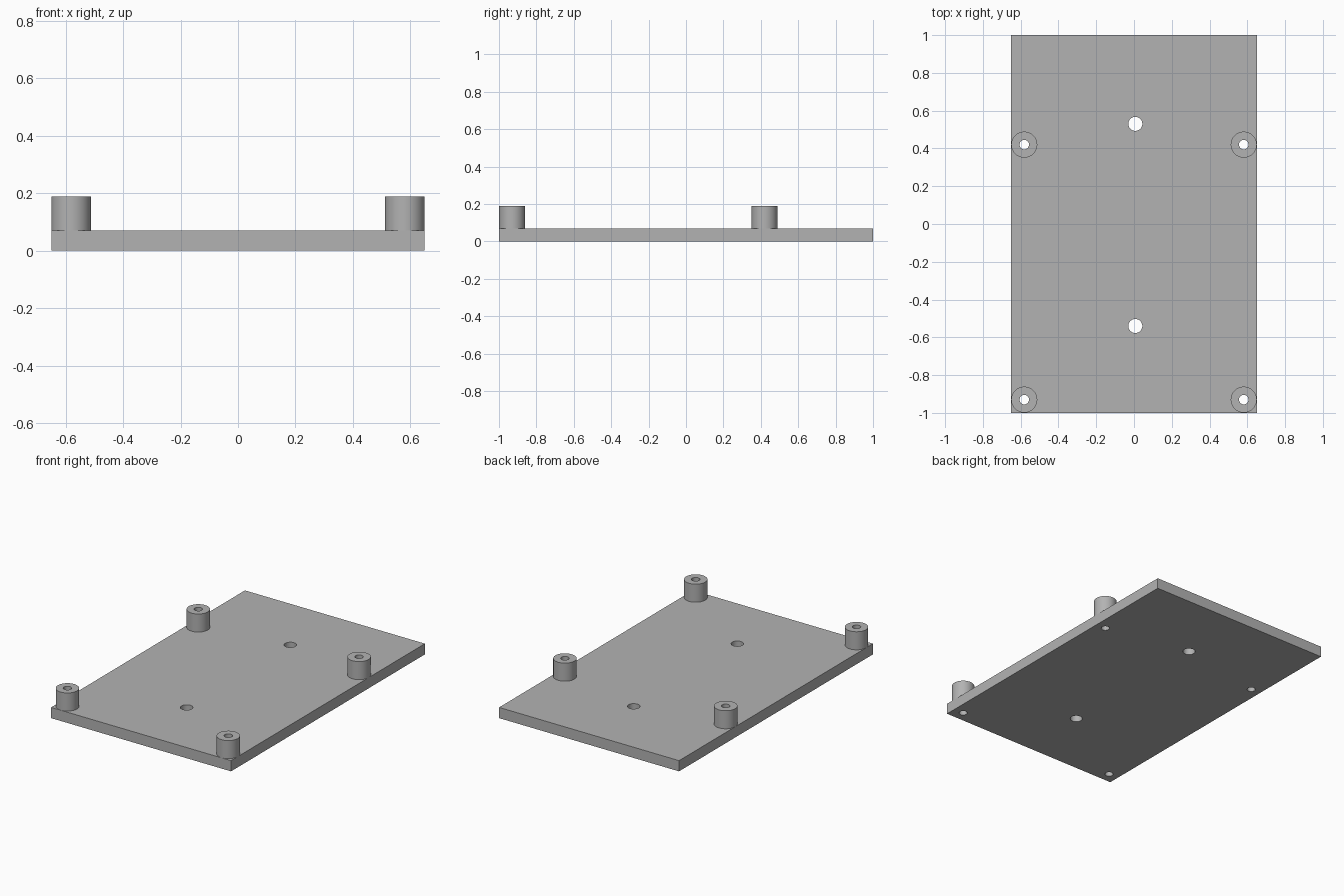
import bpy
import bmesh
from math import radians, tau
from mathutils import Matrix

WIDTH, LENGTH = 1.3, 2.0
PLATE_TOP, POST_TOP = 0.07, 0.188
POST_R, BORE_R, HOLE_R = 0.069, 0.025, 0.037
SIDES = 48
POSTS = [(x, y) for y in (-0.93, 0.42) for x in (-0.581, 0.581)]
HOLES = [(0.007, -0.54), (0.007, 0.53)]

cube = bpy.data.objects.get("Cube")
if cube:
    bpy.data.objects.remove(cube, do_unlink=True)

grey = bpy.data.materials.new("plain grey")
grey.use_nodes = True
colour = (0.45, 0.45, 0.45, 1)
grey.diffuse_color = colour
grey.node_tree.nodes["Principled BSDF"].inputs["Base Color"].default_value = colour


def make_object(name, bm):
    bmesh.ops.recalc_face_normals(bm, faces=bm.faces)
    mesh = bpy.data.meshes.new(name)
    bm.to_mesh(mesh)
    bm.free()
    mesh.materials.append(grey)
    obj = bpy.data.objects.new(name, mesh)
    bpy.context.collection.objects.link(obj)
    return obj


def select_only(obj):
    bpy.ops.object.select_all(action="DESELECT")
    obj.select_set(True)
    bpy.context.view_layer.objects.active = obj


# Base plate
bm = bmesh.new()
bmesh.ops.create_cube(bm, size=1, matrix=Matrix.Translation((0, 0, PLATE_TOP / 2))
                      @ Matrix.Diagonal((WIDTH, LENGTH, PLATE_TOP, 1)))
plate = make_object("base_plate", bm)

# Drill the two large holes and the four post bores through the plate
bm = bmesh.new()
for spots, radius in ((HOLES, HOLE_R), (POSTS, BORE_R)):
    for x, y in spots:
        bmesh.ops.create_cone(bm, cap_ends=True, segments=SIDES, radius1=radius,
                              radius2=radius, depth=1, matrix=Matrix.Translation((x, y, 0)))
drill = make_object("drill", bm)
drill.hide_render = True
cut = plate.modifiers.new("holes", "BOOLEAN")
cut.operation = "DIFFERENCE"
cut.solver = "EXACT"
cut.object = drill
select_only(plate)
bpy.ops.object.modifier_apply(modifier=cut.name)
bpy.data.objects.remove(drill, do_unlink=True)
bpy.ops.object.shade_smooth_by_angle(angle=radians(30))

# Hollow standoff posts, each a spun wall profile
profile = [(POST_R, PLATE_TOP), (POST_R, POST_TOP), (BORE_R, POST_TOP), (BORE_R, PLATE_TOP)]
names = ["front_right_post", "front_left_post", "back_right_post", "back_left_post"]
for name, (x, y) in zip(names, POSTS):
    bm = bmesh.new()
    verts = [bm.verts.new((r, 0, z)) for r, z in profile]
    edges = [bm.edges.new(pair) for pair in zip(verts, verts[1:])]
    bmesh.ops.spin(bm, geom=verts + edges, cent=(0, 0, 0), axis=(0, 0, 1),
                   angle=tau, steps=SIDES)
    bmesh.ops.remove_doubles(bm, verts=bm.verts, dist=0.0001)
    # Close the seat on the plate so the wall is solid
    bmesh.ops.holes_fill(bm, edges=[], sides=0)
    post = make_object(name, bm)
    post.location = (x, y, 0)
    select_only(post)
    bpy.ops.object.shade_smooth_by_angle(angle=radians(30))
